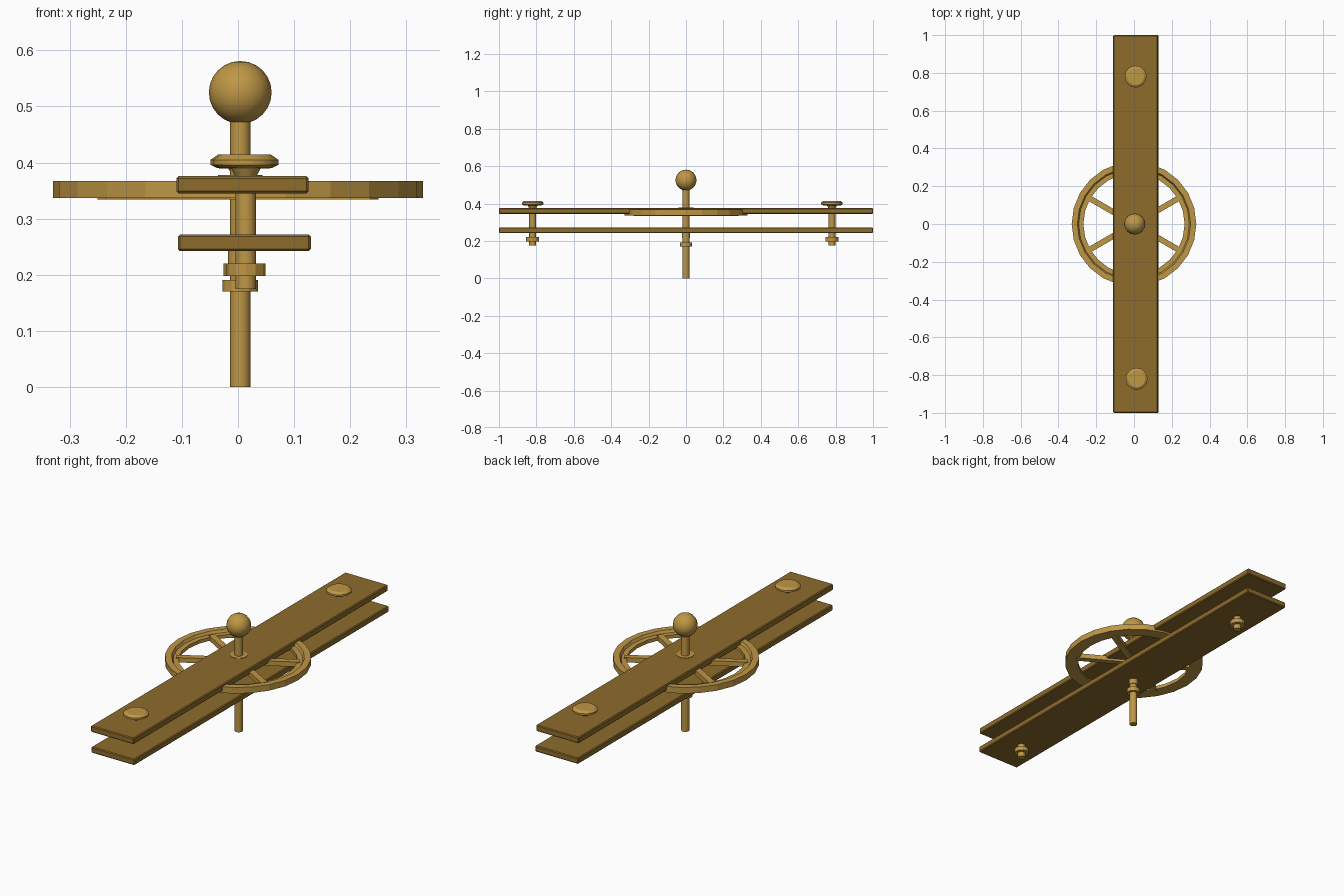
import bpy, bmesh, math
from mathutils import Matrix

if "Cube" in bpy.data.objects:
    bpy.data.objects.remove(bpy.data.objects["Cube"])


def material(name, rgb):
    m = bpy.data.materials.new(name)
    m.diffuse_color = (*rgb, 1)
    m.use_nodes = True
    m.node_tree.nodes["Principled BSDF"].inputs["Base Color"].default_value = m.diffuse_color
    return m


BRASS = material("brass", (0.52, 0.31, 0.06))
WOOD = material("dark_wood", (0.27, 0.15, 0.025))


def finish(name, bm, mat, smooth=None):
    bmesh.ops.recalc_face_normals(bm, faces=bm.faces)
    me = bpy.data.meshes.new(name)
    bm.to_mesh(me)
    bm.free()
    me.materials.append(mat)
    ob = bpy.data.objects.new(name, me)
    bpy.context.collection.objects.link(ob)
    if smooth:
        bpy.ops.object.select_all(action='DESELECT')
        ob.select_set(True)
        bpy.context.view_layer.objects.active = ob
        bpy.ops.object.shade_smooth_by_angle(angle=math.radians(smooth))
    return ob


def lathe(name, profile, sides, mat, x=0, y=0, ring=False, smooth=None):
    """Turn (radius, z) points about a vertical axis; ring closes the profile."""
    bm = bmesh.new()
    rows = [[bm.verts.new((x + r * math.cos(2 * math.pi * i / sides),
                           y + r * math.sin(2 * math.pi * i / sides), z))
             for i in range(sides)] for r, z in profile]
    pairs = list(zip(rows, rows[1:]))
    if ring:
        pairs.append((rows[-1], rows[0]))
    else:
        bm.faces.new(rows[0])
        bm.faces.new(rows[-1])
    for a, b in pairs:
        for i in range(sides):
            j = (i + 1) % sides
            bm.faces.new((a[i], a[j], b[j], b[i]))
    return finish(name, bm, mat, smooth)


def box(name, x0, x1, y0, y1, z0, z1, mat, bevel=0, turn=0):
    bm = bmesh.new()
    bmesh.ops.create_cube(bm, size=1, matrix=Matrix.Translation(
        ((x0 + x1) / 2, (y0 + y1) / 2, (z0 + z1) / 2))
        @ Matrix.Diagonal((x1 - x0, y1 - y0, z1 - z0, 1)))
    if bevel:
        bmesh.ops.bevel(bm, geom=bm.edges[:], offset=bevel, segments=1, affect='EDGES')
    bm.transform(Matrix.Rotation(turn, 4, 'Z'))
    return finish(name, bm, mat)


# Two long planks
box("upper_plank", -0.11, 0.126, -1, 1, 0.345, 0.376, WOOD, 0.004)
box("lower_plank", -0.107, 0.13, -1, 1, 0.242, 0.272, WOOD, 0.004)

# Spoked wheel with a stepped inner rim
lathe("wheel_rim", [(0.33, 0.337), (0.33, 0.367), (0.30, 0.367),
                    (0.293, 0.354), (0.268, 0.354), (0.268, 0.337)],
      24, BRASS, ring=True)
for k in range(6):
    box(f"wheel_spoke_{k + 1}", 0.02, 0.28, -0.015, 0.015, 0.334, 0.358, BRASS,
        turn=math.radians(30 + 60 * k))
lathe("wheel_hub", [(0.04, 0.334), (0.04, 0.378)], 16, BRASS, x=0.004, smooth=30)

# Central spindle, its nut and the ball on top
lathe("spindle", [(0.0185, 0), (0.0185, 0.49)], 12, BRASS, x=0.004, smooth=35)
lathe("spindle_collar", [(0.022, 0.215), (0.022, 0.245)], 12, BRASS, x=0.004, smooth=35)
lathe("spindle_nut", [(0.032, 0.17), (0.032, 0.191)], 12, BRASS, x=0.004)
bm = bmesh.new()
bmesh.ops.create_uvsphere(bm, u_segments=16, v_segments=12, radius=0.056,
                          matrix=Matrix.Translation((0.004, 0, 0.525)))
finish("ball_knob", bm, BRASS, 35)

# End bolts with domed heads, necks and nuts
for label, x, y in (("front", 0.014, -0.82), ("back", 0.009, 0.78)):
    lathe(f"{label}_bolt_head", [(0.018, 0.374), (0.026, 0.389), (0.046, 0.39),
                                 (0.058, 0.396), (0.058, 0.405), (0.045, 0.414)],
          16, BRASS, x, y, smooth=30)
    lathe(f"{label}_bolt_shaft", [(0.0185, 0.175), (0.0185, 0.385)],
          12, BRASS, x, y, smooth=35)
    lathe(f"{label}_bolt_nut", [(0.035, 0.198), (0.035, 0.22)], 12, BRASS, x, y)
